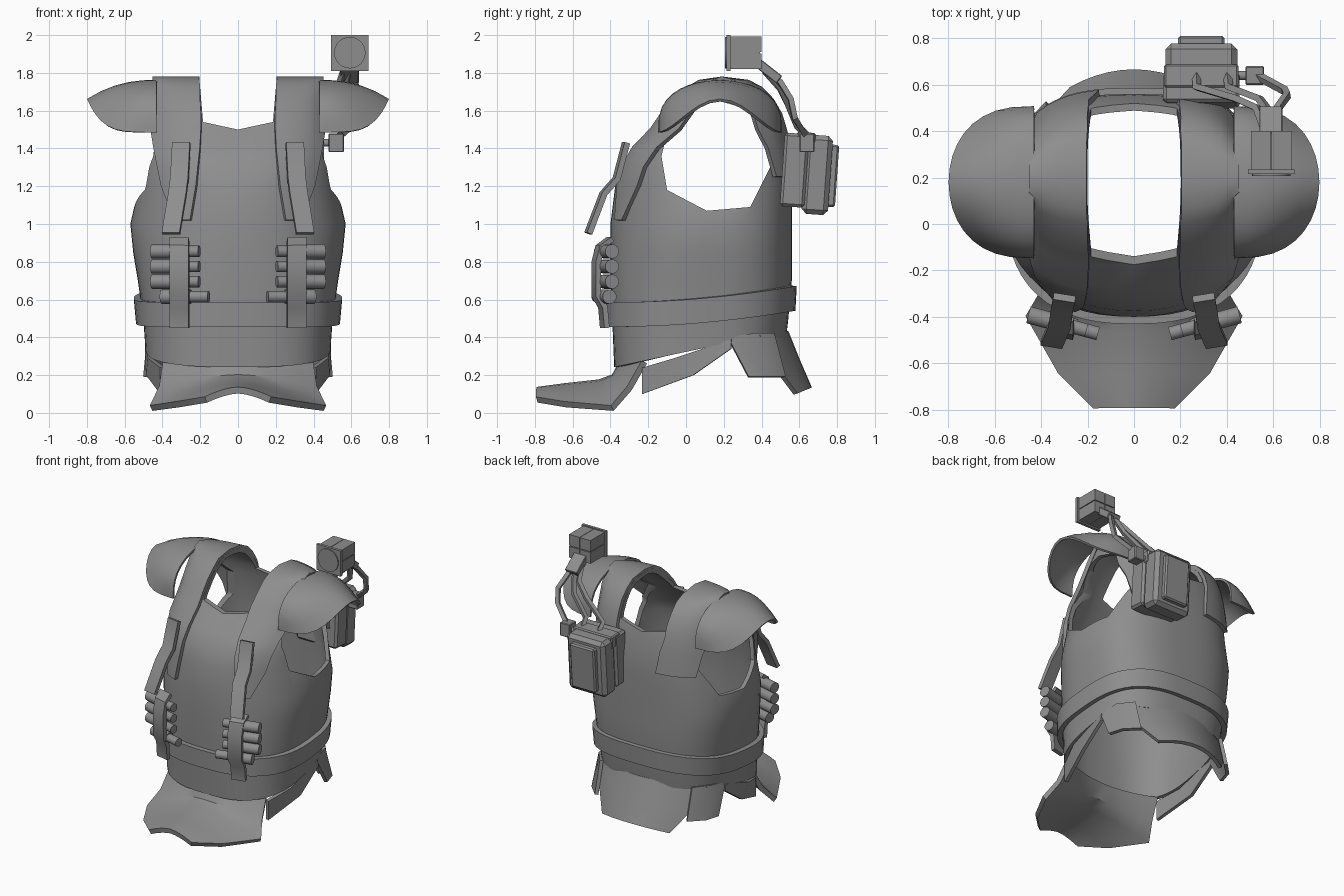
import bpy, bmesh, math
from mathutils import Vector, Matrix

cube = bpy.data.objects.get("Cube")
if cube:
    bpy.data.objects.remove(cube)

grey = bpy.data.materials.new("plain grey")
grey.use_nodes = True
colour = (0.27, 0.27, 0.27, 1)
grey.diffuse_color = colour
grey.node_tree.nodes["Principled BSDF"].inputs["Base Color"].default_value = colour
parts = []


def bake(ob, name):
    """Replace an object by a plain mesh with its modifiers applied."""
    bpy.context.view_layer.update()
    dg = bpy.context.evaluated_depsgraph_get()
    me = bpy.data.meshes.new_from_object(ob.evaluated_get(dg))
    bpy.data.objects.remove(ob)
    me.materials.clear()
    me.materials.append(grey)
    new = bpy.data.objects.new(name, me)
    bpy.context.collection.objects.link(new)
    parts.append(new)
    return new


def raw(bm):
    bmesh.ops.recalc_face_normals(bm, faces=bm.faces)
    me = bpy.data.meshes.new("mesh")
    bm.to_mesh(me)
    bm.free()
    ob = bpy.data.objects.new("temp", me)
    bpy.context.collection.objects.link(ob)
    return ob


def sheet(name, rows, thick, closed=False, cap=False, cutters=(), offset=0):
    """Skin rows of points, thicken, then carve."""
    bm = bmesh.new()
    vs = [[bm.verts.new(p) for p in r] for r in rows]
    n = len(rows[0])
    for a, b in zip(vs, vs[1:]):
        for j in range(n if closed else n - 1):
            k = (j + 1) % n
            bm.faces.new((a[j], a[k], b[k], b[j]))
    if cap:
        bm.faces.new(vs[-1])
    ob = raw(bm)
    m = ob.modifiers.new("thick", 'SOLIDIFY')
    m.thickness, m.offset = thick, offset
    for c in cutters:
        m = ob.modifiers.new("cut", 'BOOLEAN')
        m.operation, m.solver, m.object = 'DIFFERENCE', 'EXACT', c
    return bake(ob, name)


def prism(points, place):
    bm = bmesh.new()
    a, b = [[bm.verts.new(place(u, v, w)) for u, v in points] for w in (-1.5, 1.5)]
    bm.faces.new(a)
    bm.faces.new(b[::-1])
    for i in range(len(a)):
        j = (i + 1) % len(a)
        bm.faces.new((a[i], b[i], b[j], a[j]))
    ob = raw(bm)
    ob.hide_render = True
    return ob


def box(name, centre, size, tilt=0, bevel=0):
    bm = bmesh.new()
    bmesh.ops.create_cube(bm, size=1, matrix=Matrix.Diagonal((*size, 1)))
    bm.transform(Matrix.Translation(centre) @ Matrix.Rotation(math.radians(tilt), 4, 'X'))
    ob = raw(bm)
    if bevel:
        m = ob.modifiers.new("bevel", 'BEVEL')
        m.width, m.segments = bevel, 1
    return bake(ob, name)


def rod(name, p, q, radius, sides=14):
    p, q = Vector(p), Vector(q)
    turn = (q - p).to_track_quat('Z', 'Y').to_matrix().to_4x4()
    bm = bmesh.new()
    bmesh.ops.create_cone(bm, cap_ends=True, segments=sides, radius1=radius, radius2=radius,
                          depth=(q - p).length, matrix=Matrix.Translation((p + q) / 2) @ turn)
    return bake(raw(bm), name)


def tube(name, pts, radius):
    cu = bpy.data.curves.new("path", 'CURVE')
    cu.dimensions = '3D'
    cu.bevel_depth, cu.bevel_resolution, cu.use_fill_caps = radius, 0, True
    sp = cu.splines.new('POLY')
    sp.points.add(len(pts) - 1)
    for s, p in zip(sp.points, pts):
        s.co = (*p, 1)
    ob = bpy.data.objects.new("temp", cu)
    bpy.context.collection.objects.link(ob)
    return bake(ob, name)


# Torso profile: height, half width, front y, back y, squareness of the front
PROFILE = [(.25, .49, -.38, .53, 2.7), (.48, .5, -.39, .54, 2.6), (.7, .53, -.4, .56, 2.4),
           (.85, .555, -.4, .56, 2.2), (1, .57, -.4, .56, 2.1), (1.2, .525, -.375, .56, 2.2),
           (1.3, .51, -.34, .555, 2.5), (1.4, .495, -.275, .54, 2.8), (1.5, .475, -.175, .52, 3),
           (1.58, .465, -.12, .495, 3), (1.65, .46, -.05, .45, 3), (1.71, .455, .02, .39, 3),
           (1.745, .45, .08, .32, 3), (1.762, .445, .14, .24, 3)]
BACK_POWER = 2.8


def section(z):
    z = min(max(z, PROFILE[0][0]), PROFILE[-1][0])
    for lo, hi in zip(PROFILE, PROFILE[1:]):
        if z <= hi[0]:
            t = (z - lo[0]) / (hi[0] - lo[0])
            a, f, b, p = [u + (v - u) * t for u, v in zip(lo[1:], hi[1:])]
            return a, (f + b) / 2, (b - f) / 2, p


def ring(z, out=0, count=56):
    a, c, b, front_power = section(z)
    pts = []
    for i in range(count):
        t = 2 * math.pi * i / count
        co, si = math.cos(t), math.sin(t)
        p = BACK_POWER if si > 0 else front_power
        pts.append(Vector((math.copysign(abs(co) ** (2 / p), co) * (a + out),
                           c + math.copysign(abs(si) ** (2 / p), si) * (b + out), z)))
    return pts


def skin_y(x, z, side, out):
    a, c, b, p = section(z)
    p = BACK_POWER if side > 0 else p
    u = min(abs(x) / (a + out), .985)
    return c + side * (b + out) * (1 - u ** p) ** (1 / p)


# Torso shell with neck and arm openings
rows = [ring(p[0]) for p in PROFILE]
for p in rows[0]:
    p.z = .24 + .16 * min(1, (p.y + .39) / .75)
neck = prism([(-.22, 1.95), (-.185, 1.54), (0, 1.5), (.185, 1.54), (.22, 1.95)],
             lambda u, v, w: (u, w, v))
arms = prism([(-.13, 1.36), (-.1, 1.18), (.11, 1.07), (.34, 1.09), (.45, 1.31), (.43, 1.49),
              (.32, 1.61), (.18, 1.65), (.03, 1.62), (-.09, 1.52)], lambda u, v, w: (w, u, v))
sheet("torso_shell", rows, .03, True, True, (neck, arms), -1)
for c in (neck, arms):
    bpy.data.objects.remove(c)

# Belt, rising toward the back
low, high = ring(.5, .02), ring(.6, .018)
for r, base in ((low, .455), (high, .585)):
    for p in r:
        p.z = base + .09 * max(0, (p.y + .42) / 1.0) ** 2
sheet("belt", [low, high], .035, True)

# Front apron, a saddle shaped plate
APRON = [(-.33, .28, .39, -.22, .27), (-.38, .19, .41, -.3, .13), (-.46, .16, .46, -.39, .025),
         (-.64, .14, .32, -.64, .045), (-.79, .12, .17, -.79, .07)]
cols = [i / 5 for i in range(-5, 6)]
sheet("front_apron", [[(u * hx, yc + (ys - yc) * u * u, zc + (zs - zc) * abs(u) ** 1.6) for u in cols]
                      for yc, zc, hx, ys, zs in APRON], .035)

# Rear tail flap: half width, edge y, middle y, edge z, middle z
TAIL = [(.44, .38, .53, .41, .43), (.38, .46, .59, .26, .28), (.27, .58, .655, .1, .13)]
sheet("tail_flap", [[(u * hx, ym + (ye - ym) * u * u, zm + (ze - zm) * u * u) for u in cols]
                    for hx, ye, ym, ze, zm in TAIL], .025)

for s, side in ((-1, "right"), (1, "left")):
    # Hip skirt and hip flap
    sheet(side + "_hip_skirt", [[(s * .4, -.23, .24), (s * .465, -.06, .29), (s * .475, .24, .39)],
                                [(s * .4, -.23, .1), (s * .475, .04, .2), (s * .48, .24, .34)]], .025)
    sheet(side + "_hip_flap", [[(s * .47, .22, .4), (s * .45, .36, .42), (s * .37, .46, .42)],
                               [(s * .49, .33, .19), (s * .46, .43, .19), (s * .37, .52, .19)]], .025)

    # Shoulder strap following the shell from chest to back
    front = [(1.02, .25, .33), (1.2, .22, .4), (1.3, .21, .42), (1.4, .2, .44), (1.5, .195, .455),
             (1.58, .195, .455), (1.65, .2, .455), (1.71, .2, .45), (1.745, .205, .45)]
    back = [(z, a, .45) for z, a, b in front[:3:-1]] + [(1.4, .17, .43), (1.25, .15, .41)]
    strap = []
    for sgn, group in ((-1, front), (1, back)):
        for z, a, b in group:
            xs = [a + (b - a) * k / 6 for k in range(7)]
            strap.append([(s * x, skin_y(x, z, sgn, .012), z + .006 * (z > 1.6)) for x in xs])
        if sgn < 0:
            strap.append([(s * x, .19, 1.768) for x in xs])
    sheet(side + "_shoulder_strap", strap, .026)

    # Shoulder cap: an awning arched over the arm opening
    cap = []
    for i in range(6):
        t = i / 5
        row = []
        for j in range(19):
            q = math.pi * j / 18
            sn = max(0, math.sin(q))
            arch, rim = 1.49 + .265 * sn ** .7, 1.485 + .17 * sn ** 3.6
            row.append((s * (.43 + .365 * t * sn ** .75), .18 - .32 * math.cos(q),
                        arch + (rim - arch) * t ** 2.4))
        cap.append(row)
    sheet(side + "_shoulder_cap", cap, .016)

    # Loose buckle strap hanging on the chest
    path = [(.3, -.325, 1.43), (.31, -.375, 1.24), (.32, -.445, 1.16), (.355, -.525, .95)]
    sheet(side + "_hanging_strap", [[(s * (x - .047), y, z), (s * (x + .047), y + .015, z)]
                                    for x, y, z in path], .03)

    # Cartridge holder with four cartridges
    hold = [(-.4, .92), (-.455, .88), (-.475, .8), (-.475, .62), (-.44, .56), (-.43, .45)]
    sheet(side + "_cartridge_strap", [[(s * .26, y - .012, z), (s * .36, y + .012, z)]
                                      for y, z in hold], .028)
    for k in range(4):
        z, shift = .855 - .08 * k, -.05 * (k == 3)
        a, m, b = [(s * (x + shift), -.46 + (x + shift - .2) * .27, z) for x in (.205, .3, .455)]
        rod(f"{side}_cartridge_tip_{k + 1}", a, m, .03)
        rod(f"{side}_cartridge_{k + 1}", m, b, .038)

# Back pack in stepped layers
box("pack_base", (.29, .575, 1.285), (.33, .13, .39), -4, .015)
box("pack_body", (.29, .695, 1.26), (.31, .14, .42), -4, .025)
box("pack_panel", (.29, .775, 1.255), (.2, .05, .33), -4, .01)
box("pack_top_block", (.29, .635, 1.44), (.32, .1, .09), -4, .008)
rod("side_knob_stem", (.43, .64, 1.43), (.5, .64, 1.43), .02)
box("side_knob", (.52, .64, 1.43), (.08, .08, .1), 0, .005)

# Jointed arm carrying the lamp
tube("inner_arm", [(.27, .65, 1.46), (.27, .59, 1.52), (.44, .54, 1.64), (.53, .5, 1.72), (.56, .42, 1.81)], .02)
tube("middle_arm", [(.4, .65, 1.46), (.41, .59, 1.52), (.54, .54, 1.64), (.57, .5, 1.73), (.59, .42, 1.81)], .02)
tube("outer_arm", [(.53, .64, 1.46), (.65, .575, 1.56), (.66, .555, 1.66), (.62, .5, 1.75), (.62, .42, 1.81)], .02)
box("lamp_bracket", (.59, .435, 1.81), (.1, .15, .05), -38, .004)

# Lamp head: four blocks, a front frame and a round lens
for x in (.547, .637):
    for z in (1.862, 1.951):
        box("lamp_block", (x, .313, z), (.087, .175, .083))
box("lamp_core", (.592, .31, 1.906), (.165, .165, .16))
box("lamp_frame", (.592, .225, 1.905), (.2, .02, .19))
rod("lamp_lens", (.592, .22, 1.907), (.592, .207, 1.907), .083, 28)

# Smooth shading with crisp edges
bpy.ops.object.select_all(action='DESELECT')
for ob in parts:
    ob.select_set(True)
bpy.context.view_layer.objects.active = parts[0]
bpy.ops.object.shade_smooth_by_angle(angle=math.radians(35))
